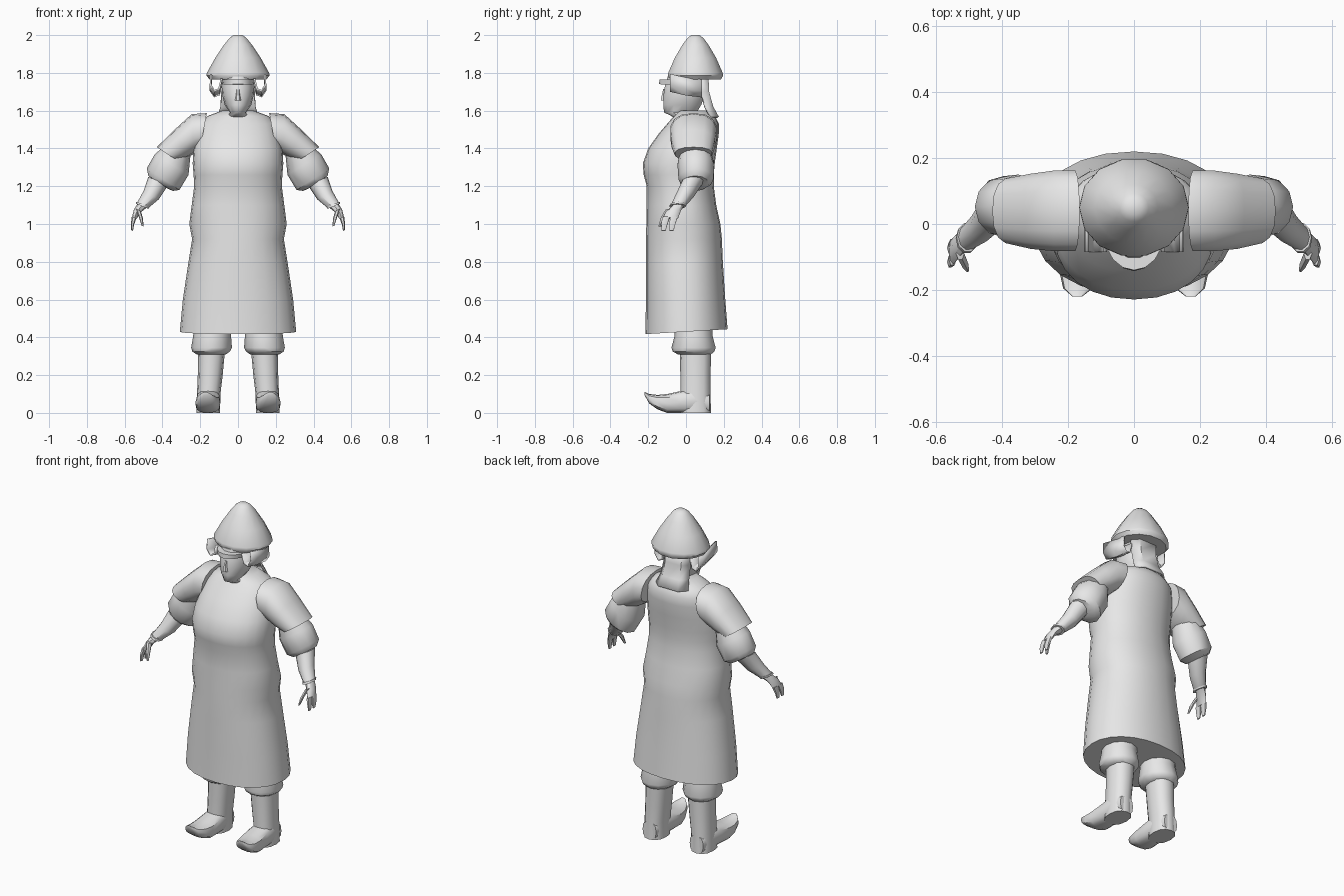
import bpy, bmesh, math
from mathutils import Vector

grey = bpy.data.materials.new("plain_grey")
grey.diffuse_color = (0.8, 0.8, 0.8, 1)


def finish(name, bm, mirror=False, thick=0.0, angle=40):
    bmesh.ops.recalc_face_normals(bm, faces=bm.faces)
    me = bpy.data.meshes.new(name)
    bm.to_mesh(me)
    bm.free()
    me.materials.append(grey)
    ob = bpy.data.objects.new(name, me)
    bpy.context.collection.objects.link(ob)
    bpy.ops.object.select_all(action='DESELECT')
    bpy.context.view_layer.objects.active = ob
    ob.select_set(True)
    bpy.ops.object.shade_smooth_by_angle(angle=math.radians(angle))
    if thick:
        s = ob.modifiers.new("thickness", 'SOLIDIFY')
        s.thickness = thick
        s.offset = 0
    if mirror:
        ob.modifiers.new("mirror", 'MIRROR')
    return ob


def loft(name, rings, n=12, p=1.0, mirror=False, angle=40):
    """Skin closed rings, each given as centre and two half axes."""
    bm = bmesh.new()
    power = lambda t: math.copysign(abs(t) ** p, t) if abs(t) > 1e-6 else 0
    loops = []
    for c, u, v in rings:
        loop = []
        for i in range(n):
            a = 2 * math.pi * i / n
            loop.append(bm.verts.new(Vector(c) + Vector(u) * power(math.cos(a))
                                     + Vector(v) * power(math.sin(a))))
        loops.append(loop)
    for a, b in zip(loops, loops[1:]):
        for i in range(n):
            j = (i + 1) % n
            bm.faces.new((a[i], a[j], b[j], b[i]))
    bm.faces.new(loops[0])
    bm.faces.new(loops[-1])
    return finish(name, bm, mirror, angle=angle)


def upright(x, yc, rx, ry, z, tilt=0.0):
    return (x, yc, z), (rx, 0, 0), (0, ry, tilt)


def sleeve_ring(tx, tz, bx, bz, y0, y1):
    """Ring from its upper and lower points in x-z and its y range."""
    return (((tx + bx) / 2, (y0 + y1) / 2, (tz + bz) / 2),
            ((tx - bx) / 2, 0, (tz - bz) / 2), (0, (y1 - y0) / 2, 0))


def sheet(name, rows, mirror=False, thick=0.01):
    bm = bmesh.new()
    vs = [[bm.verts.new(c) for c in r] for r in rows]
    for a, b in zip(vs, vs[1:]):
        for i in range(len(a) - 1):
            bm.faces.new((a[i], a[i + 1], b[i + 1], b[i]))
    return finish(name, bm, mirror, thick)


# Long robe: z, half width, front y, back y
robe = [(.43, .308, -.215, .22), (.6, .292, -.212, .208), (.8, .262, -.213, .195),
        (.92, .243, -.212, .19), (1.0, .258, -.21, .182), (1.1, .245, -.208, .16),
        (1.2, .232, -.208, .147), (1.26, .235, -.224, .147), (1.32, .24, -.229, .152),
        (1.4, .235, -.2, .163), (1.48, .215, -.143, .174), (1.53, .2, -.1, .174),
        (1.57, .165, -.065, .155), (1.60, .085, -.04, .125)]
loft("robe", [upright(0, (f + b) / 2, w, (b - f) / 2, z, .013 if z < .5 else 0)
              for z, w, f, b in robe], n=24, p=.93, angle=50)

# Head, nose and brow
loft("head", [upright(0, .04, .075, .07, 1.54), upright(0, -.01, .06, .075, 1.575),
              upright(0, -.03, .042, .088, 1.59), upright(0, -.02, .07, .103, 1.63),
              upright(0, -.01, .083, .112, 1.68), upright(0, -.005, .086, .112, 1.72),
              upright(0, .01, .088, .11, 1.78)], n=14)
loft("nose", [upright(0, -.116, .018, .02, 1.655), upright(0, -.116, .015, .018, 1.668),
              upright(0, -.11, .008, .012, 1.715)], n=6)
loft("helmet_brim", [upright(0, -.03, .082, .113, 1.738, -.002),
                     upright(0, -.03, .09, .11, 1.765)], n=16)

# Conical helmet with a rounded crown
loft("helmet", [upright(0, .05, rx, ry, z) for z, rx, ry in
                [(1.765, .15, .138), (1.785, .167, .15), (1.80, .165, .148),
                 (1.88, .12, .112), (1.95, .073, .07), (1.985, .045, .043),
                 (2.0, .024, .022)]], n=14)

# Curled ear flaps and the cloth behind the neck
flap = [(.143, 1.775), (.145, 1.715), (.125, 1.685), (.1, 1.695), (.087, 1.75)]
sheet("ear_flap", [[(x, -.085, z + .02), (x, .0, z), (x, .085, z - .01)]
                   for x, z in flap], mirror=True)
sheet("neck_flap", [[(-w, y - .04, z), (-w * .6, y, z), (w * .6, y, z), (w, y - .04, z)]
                    for w, y, z in [(.088, .115, 1.77), (.085, .118, 1.70),
                                    (.09, .14, 1.62), (.105, .17, 1.565)]])

# Shoulder covers
loft("shoulder_cover", [sleeve_ring(.165, 1.587, .20, 1.40, -.085, .165),
                        sleeve_ring(.245, 1.582, .235, 1.37, -.085, .165),
                        sleeve_ring(.335, 1.50, .275, 1.35, -.078, .155),
                        sleeve_ring(.43, 1.407, .32, 1.335, -.06, .14)],
     n=14, p=.85, mirror=True)

# Puffed sleeve, forearm and cuff
loft("puffed_sleeve", [sleeve_ring(.38, 1.42, .25, 1.38, -.03, .13),
                       sleeve_ring(.44, 1.37, .262, 1.26, -.045, .15),
                       sleeve_ring(.483, 1.295, .31, 1.18, -.04, .145),
                       sleeve_ring(.475, 1.255, .345, 1.175, -.02, .12),
                       sleeve_ring(.455, 1.24, .39, 1.195, .0, .08)],
     n=12, mirror=True)
loft("forearm", [sleeve_ring(.475, 1.25, .37, 1.205, -.02, .095),
                 sleeve_ring(.50, 1.175, .42, 1.13, -.055, .045),
                 sleeve_ring(.533, 1.115, .474, 1.085, -.08, .0)],
     n=10, mirror=True)
loft("cuff", [sleeve_ring(.538, 1.118, .47, 1.09, -.085, .005),
              sleeve_ring(.541, 1.108, .474, 1.08, -.09, .0)], n=10, mirror=True)

# Hand with two finger groups and a thumb
loft("palm", [sleeve_ring(.53, 1.11, .485, 1.085, -.07, -.012),
              sleeve_ring(.552, 1.075, .517, 1.06, -.105, -.028),
              sleeve_ring(.562, 1.035, .538, 1.025, -.125, -.042)], n=8, mirror=True)
for k, y in enumerate((-.108, -.066)):
    loft(f"fingers_{k + 1}", [sleeve_ring(.562, 1.04, .538, 1.03, y - .02, y + .024),
                              sleeve_ring(.567, 1.0, .55, .997, y - .026, y + .012),
                              sleeve_ring(.565, .965, .556, .964, y - .022, y + .002)],
         n=6, mirror=True)
loft("thumb", [sleeve_ring(.54, 1.08, .515, 1.07, -.11, -.07),
               sleeve_ring(.525, 1.035, .503, 1.03, -.135, -.105),
               sleeve_ring(.51, .99, .5, .987, -.147, -.13)], n=6, mirror=True)

# Trousers gathered above the boots
loft("trouser_leg", [upright(.135, .04, .095, .1, .5), upright(.137, .04, .1, .1, .41),
                     upright(.14, .04, .108, .117, .345), upright(.142, .04, .1, .11, .325),
                     upright(.142, .045, .075, .085, .308)], n=12, mirror=True)

# Boots with upturned toes
loft("boot_shaft", [upright(.14, .05, .071, .083, .33), upright(.147, .05, .066, .08, .2),
                    upright(.155, .05, .062, .08, .1), upright(.157, .05, .062, .082, .0)],
     n=12, p=.85, mirror=True)
foot = [(.125, .157, .045, 0, .1), (.05, .157, .062, 0, .13), (-.03, .157, .064, 0, .115),
        (-.1, .16, .066, .0, .1), (-.15, .165, .06, .018, .095),
        (-.195, .17, .045, .05, .1), (-.22, .172, .015, .095, .112)]
loft("boot_foot", [((x, y, (lo + hi) / 2), (w, 0, 0), (0, 0, (hi - lo) / 2))
                   for y, x, w, lo, hi in foot], n=12, p=.7, mirror=True)
